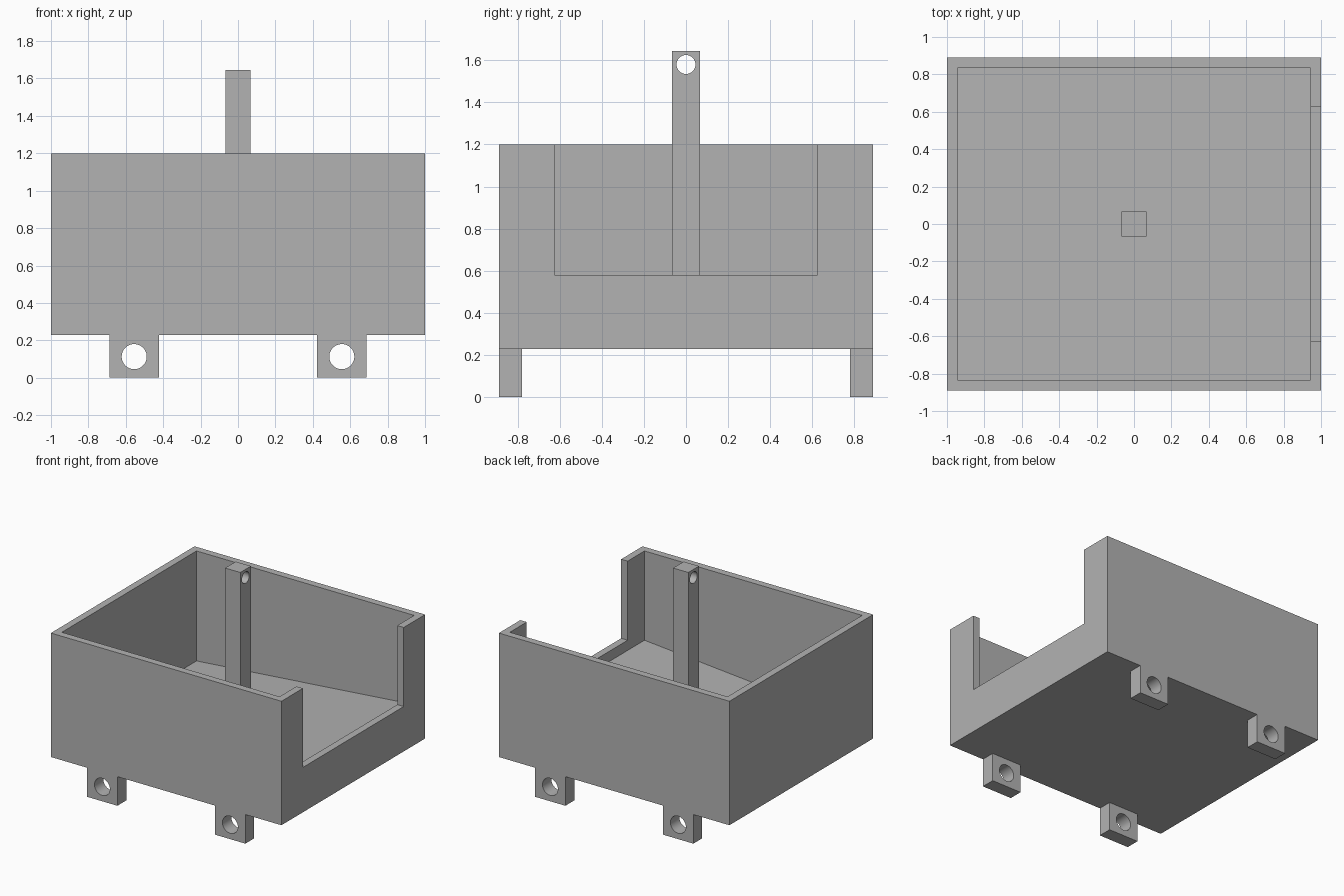
import bpy
import bmesh
from math import pi, radians
from mathutils import Matrix

default = bpy.data.objects.get("Cube")
if default:
    bpy.data.objects.remove(default, do_unlink=True)

# Main dimensions
HALF_X, HALF_Y = 1.0, 0.89
BASE, RIM, WALL = 0.228, 1.2, 0.056
SILL, NOTCH = 0.58, 0.625
FLOOR_LOW, FLOOR_HIGH = 0.338, 0.50
POST, POST_TOP = 0.066, 1.645
LUG_X, LUG_HALF, LUG_DEPTH = 0.555, 0.132, 0.11

grey = bpy.data.materials.new("plain grey")
grey.use_nodes = True
grey.diffuse_color = (0.45, 0.45, 0.45, 1)
grey.node_tree.nodes["Principled BSDF"].inputs["Base Color"].default_value = grey.diffuse_color


def finish(name, bm):
    bmesh.ops.recalc_face_normals(bm, faces=bm.faces)
    mesh = bpy.data.meshes.new(name)
    bm.to_mesh(mesh)
    bm.free()
    mesh.materials.append(grey)
    obj = bpy.data.objects.new(name, mesh)
    bpy.context.collection.objects.link(obj)
    return obj


def prism(name, profile, y0, y1):
    """Extrude an x-z profile from y0 to y1."""
    bm = bmesh.new()
    face = bm.faces.new([bm.verts.new((x, y0, z)) for x, z in profile])
    out = bmesh.ops.extrude_face_region(bm, geom=[face])
    verts = [v for v in out["geom"] if isinstance(v, bmesh.types.BMVert)]
    bmesh.ops.translate(bm, verts=verts, vec=(0, y1 - y0, 0))
    return finish(name, bm)


def box(name, x0, x1, y0, y1, z0, z1):
    return prism(name, [(x0, z0), (x1, z0), (x1, z1), (x0, z1)], y0, y1)


def drill(name, radius, centre, axis):
    bm = bmesh.new()
    bmesh.ops.create_cone(bm, cap_ends=True, segments=48, radius1=radius,
                          radius2=radius, depth=0.5)
    bmesh.ops.transform(bm, verts=bm.verts,
                        matrix=Matrix.Translation(centre) @ Matrix.Rotation(pi / 2, 4, axis))
    return finish(name, bm)


def cut(obj, cutter):
    cutter.hide_render = True
    mod = obj.modifiers.new("cut", 'BOOLEAN')
    mod.operation = 'DIFFERENCE'
    mod.solver = 'EXACT'
    mod.object = cutter
    bpy.ops.object.select_all(action='DESELECT')
    bpy.context.view_layer.objects.active = obj
    obj.select_set(True)
    bpy.ops.object.modifier_apply(modifier=mod.name)
    bpy.data.objects.remove(cutter, do_unlink=True)
    bpy.ops.object.shade_smooth_by_angle(angle=radians(30))


# Open tray with a sloping floor and a notch in one side wall
tray = box("tray", -HALF_X, HALF_X, -HALF_Y, HALF_Y, BASE, RIM)
inner = HALF_X - WALL
cavity = prism("cavity_cutter", [(-inner, FLOOR_LOW), (inner, FLOOR_HIGH),
                                 (inner, RIM + 0.2), (-inner, RIM + 0.2)],
               WALL - HALF_Y, HALF_Y - WALL)
cut(tray, cavity)
cut(tray, box("notch_cutter", inner - 0.1, HALF_X + 0.1, -NOTCH, NOTCH, SILL, RIM + 0.2))

# Central post with a cross hole near the top
post = box("centre_post", -POST, POST, -POST, POST, FLOOR_LOW, POST_TOP)
cut(post, drill("post_drill", 0.045, (0, 0, 1.58), 'Y'))

# Four drilled lugs under the front and back edges
for side, sx in (("right", -1), ("left", 1)):
    for end, sy in (("front", -1), ("back", 1)):
        x = sx * LUG_X
        ys = sorted((sy * HALF_Y, sy * (HALF_Y - LUG_DEPTH)))
        lug = box(f"{end}_{side}_lug", x - LUG_HALF, x + LUG_HALF, *ys, 0, BASE)
        cut(lug, drill("lug_drill", 0.067, (x, sum(ys) / 2, 0.113), 'X'))
